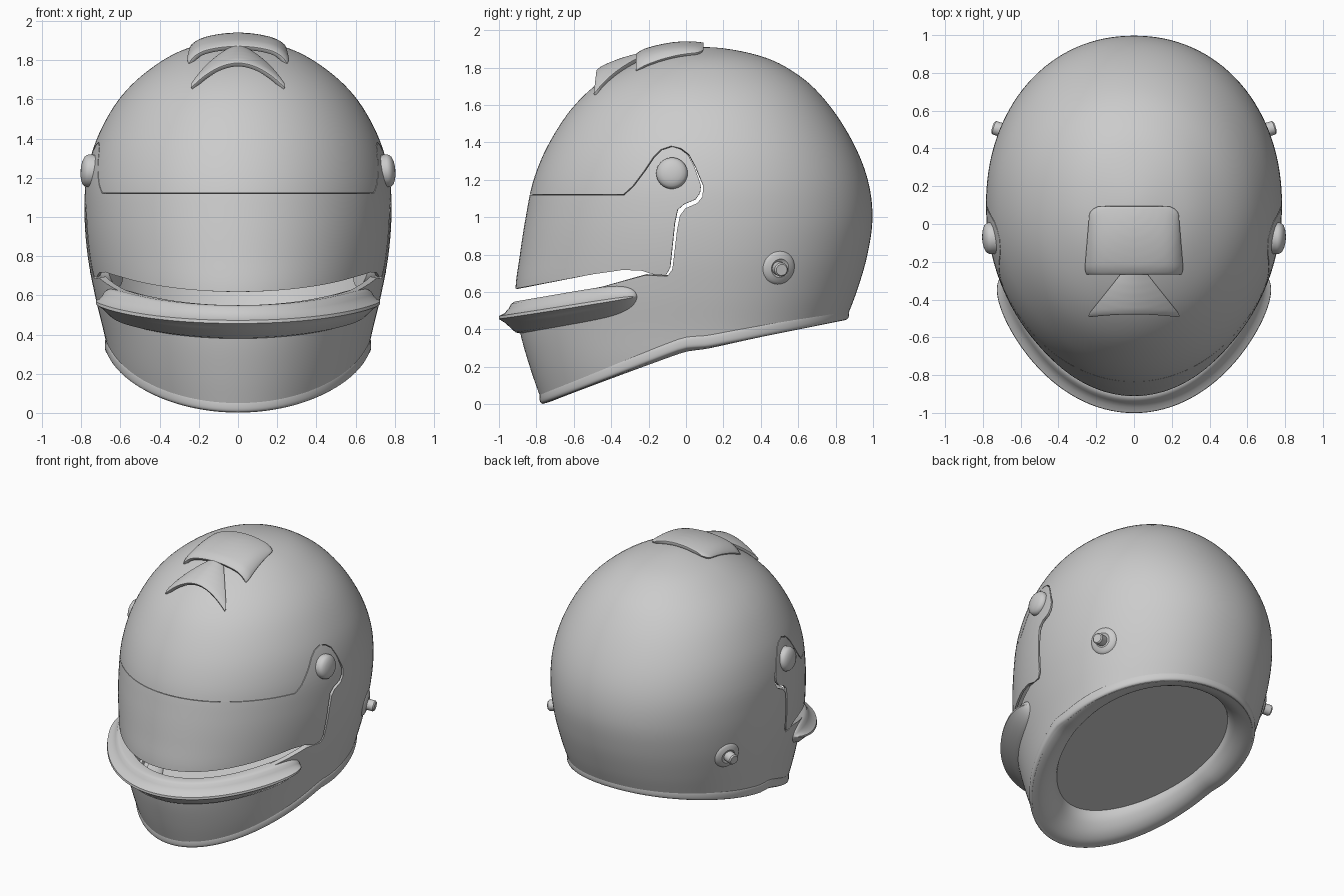
import bpy, bmesh, math
from mathutils import Vector
from mathutils.bvhtree import BVHTree

if "Cube" in bpy.data.objects:
    bpy.data.objects.remove(bpy.data.objects["Cube"])

grey = bpy.data.materials.new("plain grey")
hidden = bpy.data.materials.new("cut face")
for m in (grey, hidden):
    m.use_nodes = True
    m.diffuse_color = (0.6, 0.6, 0.6, 1)
    m.node_tree.nodes["Principled BSDF"].inputs["Base Color"].default_value = (0.6, 0.6, 0.6, 1)

CY = 0.1          # depth of the widest point
SEG = 128
# shell levels: height, front depth, back depth, half width
LEVELS = [(-.2, -.69, .66, .50), (0, -.765, .72, .575), (.2, -.835, .77, .638), (.4, -.89, .835, .682),
          (.6, -.912, .912, .73), (.8, -.888, .97, .767), (1, -.857, .997, .783), (1.2, -.815, .972, .774),
          (1.4, -.73, .893, .72), (1.6, -.595, .765, .608), (1.75, -.42, .615, .455),
          (1.86, -.18, .405, .26), (1.91, CY, CY, 0), (1.86, .405, -.18, -.26)]
TOP = len(LEVELS) - 2


def spline(pts, s):
    """Smooth curve through points, s counted in points."""
    i = max(0, min(int(s), len(pts) - 2))
    t = s - i
    a, b = Vector(pts[max(i - 1, 0)]), Vector(pts[i])
    c, d = Vector(pts[i + 1]), Vector(pts[min(i + 2, len(pts) - 1)])
    return b + (c - a) * t / 2 + (a * 2 - b * 5 + c * 4 - d) * t * t / 2 + (b * 3 - a - c * 3 + d) * t ** 3 / 2


def surf(th, s):
    """Point on the shell: elliptical in front, slightly squarer behind."""
    z, front, back, w = spline(LEVELS, s)
    c, sn = math.cos(th), math.sin(th)
    if c > 0:
        return Vector((w * sn, CY - c * (CY - front), z))
    r = (abs(c) ** 2.1 + abs(sn) ** 2.1) ** (-1 / 2.1)
    return Vector((w * sn * r, CY - c * r * (back - CY), z))


def find_level(th, height):
    """Level where the surface crosses height(y)."""
    lo, hi = 0, TOP / 2
    for _ in range(30):
        mid = (lo + hi) / 2
        p = surf(th, mid)
        lo, hi = (mid, hi) if p.z < height(p.y) else (lo, mid)
    return lo


def outward(th, s):
    a, b = surf(th - .01, s), surf(th + .01, s)
    return Vector((b.y - a.y, a.x - b.x, 0)).normalized()


def neck_height(y):
    """Lower edge: steep in front, a short soft step, then shallow."""
    return .30 + .195 * (y - math.sqrt(y * y + .001)) + .1 * (y - .1 + math.sqrt((y - .1) ** 2 + .001))


def finish(name, bm, recalc=True, angle=35):
    if recalc:
        bmesh.ops.recalc_face_normals(bm, faces=bm.faces)
    me = bpy.data.meshes.new(name)
    bm.to_mesh(me)
    bm.free()
    me.materials.append(grey)
    ob = bpy.data.objects.new(name, me)
    bpy.context.collection.objects.link(ob)
    me.shade_smooth()
    me.set_sharp_from_angle(angle=math.radians(angle))
    return ob


def bake(ob):
    """Apply the modifiers."""
    dg = bpy.context.evaluated_depsgraph_get()
    me = bpy.data.meshes.new_from_object(ob.evaluated_get(dg))
    ob.modifiers.clear()
    ob.data = me


def bridge(bm, rings, closed=True):
    for a, b in zip(rings, rings[1:]):
        n = len(a)
        for j in range(n if closed else n - 1):
            k = (j + 1) % n
            bm.faces.new((a[j], a[k], b[k], b[j]))


def solid():
    """Closed shell volume; the floor gets the second slot."""
    bm = bmesh.new()
    angles = [2 * math.pi * j / SEG for j in range(SEG)]
    starts = [find_level(a, neck_height) for a in angles]
    rows = 56
    rings = [[bm.verts.new(surf(a, s + (TOP - s) * i / rows)) for a, s in zip(angles, starts)]
             for i in range(rows)]
    bridge(bm, rings)
    apex, floor = bm.verts.new(surf(0, TOP)), bm.verts.new((0, CY, .3))
    for j in range(SEG):
        k = (j + 1) % SEG
        bm.faces.new((rings[-1][j], rings[-1][k], apex))
        bm.faces.new((rings[0][k], rings[0][j], floor)).material_index = 1
    return bm


def sheet(name, outline, operation, rim):
    """Shell skin cut by a sideways prism, with a turned-in edge."""
    bm = bmesh.new()
    rings = [[bm.verts.new((x, y, z)) for y, z in outline] for x in (-1.3, 1.3)]
    bridge(bm, rings)
    for r in rings:
        bm.faces.new(r)
    for f in bm.faces:
        f.material_index = 1
    cutter = finish(name + "_cutter", bm)
    ob = finish(name, solid())
    for o in (cutter, ob):
        o.data.materials.append(hidden)
    mod = ob.modifiers.new("cut", "BOOLEAN")
    mod.operation, mod.object, mod.solver = operation, cutter, "EXACT"
    bake(ob)
    bpy.data.objects.remove(cutter)
    bm = bmesh.new()
    bm.from_mesh(ob.data)
    bmesh.ops.delete(bm, geom=[f for f in bm.faces if f.material_index == 1], context="FACES")
    bm.to_mesh(ob.data)
    bm.free()
    ob.data.materials.pop(index=1)
    mod = ob.modifiers.new("edge", "SOLIDIFY")
    mod.thickness, mod.offset, mod.use_rim_only = rim, -1, True
    bake(ob)
    ob.data.shade_smooth()
    ob.data.set_sharp_from_angle(angle=math.radians(35))


# Shell and visor share the upper outline; the opening leaves a gap below and behind
pod = [(-.33, 1.12), (-.28, 1.165), (-.22, 1.245), (-.17, 1.32), (-.13, 1.36), (-.075, 1.378), (-.03, 1.365),
       (.01, 1.335), (.045, 1.27)]
visor_edge = [(-1.2, 1.12)] + pod + [(.08, 1.17), (.075, 1.13), (.05, 1.095), (-.01, 1.07), (-.045, 1.04),
              (-.06, .97), (-.085, .73), (-.105, .695), (-.16, .69), (-.24, .715), (-.34, .718),
              (-.5, .695), (-.9, .62), (-1.2, .565)]
opening_edge = [(-1.2, 1.123)] + [(y + (.004 if y > -.075 else -.004), z + .003) for y, z in pod] + [
                (.092, 1.17), (.088, 1.11), (.06, 1.075), (-.003, 1.048), (-.032, 1.01), (-.048, .93),
                (-.073, .72), (-.1, .685), (-.22, .69), (-.46, .625), (-.9, .545), (-1.2, .49)]
sheet("shell", opening_edge, "DIFFERENCE", .035)
sheet("visor", visor_edge, "INTERSECT", .015)

# Neck roll: trim band outside, thick padding inside easing into a flat liner
section = [(-.005, .07), (.014, .064), (.018, .035), (.012, .008), (-.01, 0), (-.06, .004),
           (-.11, .03), (-.15, .075), (-.165, .12)]
bm = bmesh.new()
rings = []
for i in range(33):
    out, up = spline([(a, b, 0) for a, b in section], i / 4).xy
    flat = max(0, (i - 14) / 18)
    ring = []
    for j in range(SEG):
        th = 2 * math.pi * j / SEG
        s = find_level(th, neck_height)
        p = surf(th, s) + outward(th, s) * out
        p.z += (.245 + .27 * p.y - p.z) * flat + up
        ring.append(bm.verts.new(p))
    rings.append(ring)
bridge(bm, rings)
bm.faces.new(rings[-1])
finish("neck_roll", bm)

# Chin spoiler: wedge swept round the front
wedge = [(-.04, .085), (.015, .085), (.035, .072), (.045, .05), (.07, .022), (.098, .008), (.1, -.008),
         (.065, -.03), (.01, -.08), (-.04, -.09)]
bm = bmesh.new()
rings = []
reach = math.radians(69)
for i in range(81):
    u = math.sin(math.pi / 2 * (i / 40 - 1))
    th = u * reach
    size = max(.05, (1 - abs(u) ** 14) ** .5)
    s = find_level(th, lambda y: .622 + .175 * y)
    base, n = surf(th, s), outward(th, s)
    rings.append([bm.verts.new(base + n * (o * size if o > 0 else o) + Vector((0, 0, up * size)))
                  for o, up in wedge])
bridge(bm, rings)
for r in (rings[0], rings[-1]):
    bm.faces.new(r)
finish("chin_spoiler", bm, angle=40)

# Top vents: raised scoops laid over the shell
bm = solid()
tree = BVHTree.FromBMesh(bm)
bm.free()


def vent(name, y0, y1, bow, half_width, height, thickness):
    bm = bmesh.new()
    rows = []
    for i in range(25):
        v = i / 24
        row = []
        for j in range(33):
            u = j / 16 - 1
            x, y = u * half_width(v), y0 + (y1 - y0) * v + bow * (1 - u * u) * (1 - v)
            z = tree.ray_cast(Vector((x, y, 3)), Vector((0, 0, -1)))[0].z
            row.append(bm.verts.new((x, y, z + height(u, v))))
        rows.append(row)
    bridge(bm, rows, closed=False)
    ob = finish(name, bm, recalc=False)
    mod = ob.modifiers.new("thickness", "SOLIDIFY")
    mod.thickness, mod.offset = thickness, -1
    mod = ob.modifiers.new("soft_edge", "BEVEL")
    mod.width, mod.segments, mod.angle_limit = .006, 2, math.radians(50)
    bake(ob)
    ob.data.set_sharp_from_angle(angle=math.radians(40))


vent("rear_vent", -.27, .095, 0,
     lambda v: (.265 - .03 * v) * (1 - .2 * max(0, (v - .85) / .15) ** 3 - .05 * max(0, 1 - v / .12) ** 2),
     lambda u, v: .014 + (.042 - .032 * v * v) * (1 - u ** 8) - .012 * max(0, 1 - v / .15) ** 2, .025)
vent("front_vent", -.495, -.25, .015,
     lambda v: .255 - .195 * v - .015 * max(0, 1 - v / .1) ** 2,
     lambda u, v: .022 + (.062 - .042 * v) * (1 - abs(u) ** 1.8) - .006 * max(0, 1 - v / .15) ** 2, .025)


def lathe(name, profile, centre, axis):
    bm = bmesh.new()
    q = Vector(axis).to_track_quat("Z", "Y")
    rings = [[bm.verts.new(Vector(centre) + q @ Vector((r * math.cos(a), r * math.sin(a), h)))
              for a in (2 * math.pi * k / 40 for k in range(40))] for r, h in profile]
    bridge(bm, rings)
    bm.faces.new(rings[0])
    bm.faces.new(rings[-1])
    finish(name, bm)


# Visor pivots and strap posts on both sides
for side, sx in (("left", 1), ("right", -1)):
    lathe(side + "_pivot", [(.083, -.05), (.084, .008), (.08, .02), (.07, .031), (.05, .04), (.025, .045), (.006, .046)],
          (sx * .757, -.075, 1.235), (sx, -.05, .08))
    lathe(side + "_post_washer", [(.098, -.03), (.097, .012), (.09, .025), (.075, .035), (.05, .042), (.04, .036)],
          (sx * .655, .487, .735), (sx, .42, -.2))
    lathe(side + "_post", [(.037, -.02), (.037, .085), (.03, .093)],
          (sx * .658, .485, .732), (sx, .3, -.15))

bpy.data.materials.remove(hidden)
